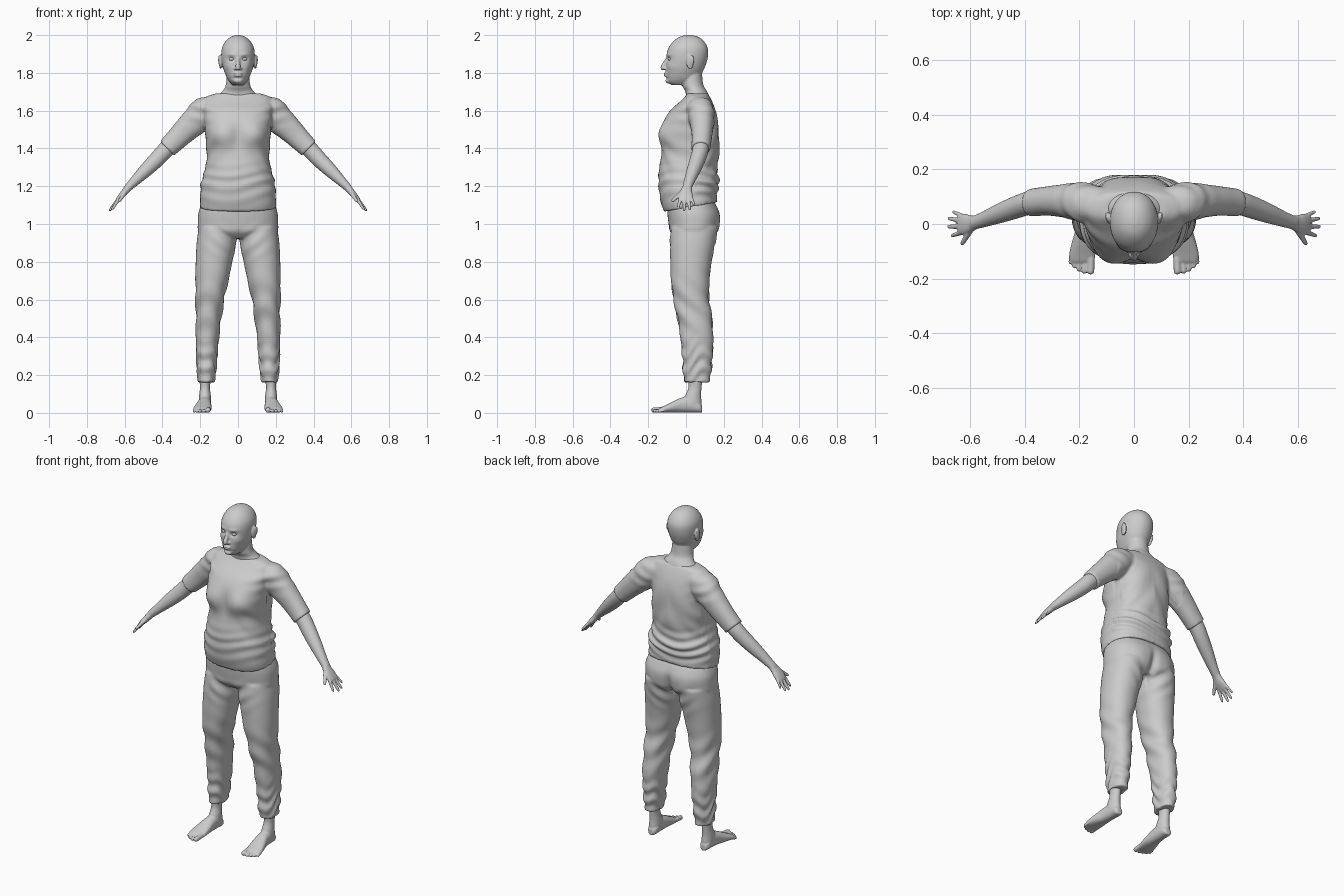
import bpy, bmesh
from math import sin, cos, pi, exp, copysign
from mathutils import Vector

X, Y, Z = Vector((1, 0, 0)), Vector((0, 1, 0)), Vector((0, 0, 1))


def spline(rows, k=5):
    """Catmull-Rom interpolation through tuples of numbers."""
    out = []
    for i in range(len(rows) - 1):
        a, b, c, d = rows[max(i - 1, 0)], rows[i], rows[i + 1], rows[min(i + 2, len(rows) - 1)]
        for j in range(k):
            t = j / k
            out.append([.5 * (2 * q + (r - p) * t + (2 * p - 5 * q + 4 * r - s) * t * t
                              + (3 * q - p - 3 * r + s) * t ** 3) for p, q, r, s in zip(a, b, c, d)])
    return out + [list(rows[-1])]


def loft(bm, rows, u, v, power=2.0, n=40):
    """Closed tube through rows of (x, y, z, radius along u, radius along v)."""
    rings = []
    for x, y, z, a, b in spline(rows):
        ring = []
        for i in range(n):
            c, s = cos(2 * pi * i / n), sin(2 * pi * i / n)
            c, s = (copysign(abs(w) ** (2 / power), w) for w in (c, s))
            ring.append(bm.verts.new(Vector((x, y, z)) + u * max(a, .001) * c + v * max(b, .001) * s))
        rings.append(ring)
    for r, q in zip(rings, rings[1:]):
        for i in range(n):
            bm.faces.new((r[i], r[(i + 1) % n], q[(i + 1) % n], q[i]))
    bm.faces.new(rings[0])
    bm.faces.new(rings[-1])


def column(bm, rows, side=1, power=2.0):
    """Upright loft through rows of (z, centre x, half width, front y, back y)."""
    loft(bm, [(side * cx, (f + k) / 2, z, w, (k - f) / 2) for z, cx, w, f, k in rows], X, Y, power)


def finger(bm, p, q, r1, r2, flat=1.0):
    """Rounded tapered rod from p to q."""
    p, q = Vector(p), Vector(q)
    d = (q - p).normalized()
    u = d.cross(X if abs(d.x) < .6 else Y).normalized()
    v = d.cross(u)
    loft(bm, [(*p.lerp(q, t), r * flat, r) for t, r in
              ((0, r1 * .5), (.1, r1), (.5, (r1 + r2) / 2), (.85, r2), (.95, r2 * .75), (1, r2 * .3))], u, v, n=14)


def ball(bm, c, r):
    vs = bmesh.ops.create_uvsphere(bm, u_segments=20, v_segments=12, radius=1)['verts']
    for w in vs:
        w.co = Vector(c) + Vector(a * b for a, b in zip(w.co, r))


def finish(name, bm, voxel, smooth, sculpt=None):
    """Fuse the pieces into one skin, smooth it and sculpt along the normals."""
    bmesh.ops.recalc_face_normals(bm, faces=bm.faces)
    me = bpy.data.meshes.new(name)
    bm.to_mesh(me)
    bm.free()
    ob = bpy.data.objects.new(name, me)
    bpy.context.collection.objects.link(ob)
    if voxel:
        m = ob.modifiers.new("fuse", 'REMESH')
        m.mode, m.voxel_size = 'VOXEL', voxel
        m = ob.modifiers.new("soften", 'SMOOTH')
        m.factor, m.iterations = .5, smooth
        dg = bpy.context.evaluated_depsgraph_get()
        new = bpy.data.meshes.new_from_object(ob.evaluated_get(dg))
        ob.modifiers.clear()
        ob.data = new
        new.name = name
    if sculpt:
        moved = [v.co + sculpt(v.co, v.normal) for v in ob.data.vertices]
        for v, co in zip(ob.data.vertices, moved):
            v.co = co
    ob.data.shade_smooth()
    return ob


def g(*pairs):
    """Gaussian falloff from (value, width) pairs."""
    return exp(-sum((a / w) ** 2 for a, w in pairs))


# Head with neck, nose, lips and ears
bm = bmesh.new()
column(bm, [(1.735, 0, .028, -.075, .03), (1.75, 0, .043, -.097, .055), (1.77, 0, .057, -.106, .075),
            (1.80, 0, .07, -.108, .086), (1.83, 0, .08, -.106, .10), (1.87, 0, .087, -.104, .113),
            (1.91, 0, .088, -.10, .118), (1.94, 0, .082, -.088, .112), (1.97, 0, .064, -.064, .093),
            (1.99, 0, .04, -.036, .066), (2.0, 0, .012, -.002, .03)], power=2.1)
column(bm, [(1.64, 0, .12, .0, .12), (1.68, 0, .105, .0, .12), (1.705, 0, .08, -.005, .11),
            (1.735, 0, .065, -.02, .092), (1.79, 0, .058, -.02, .085), (1.83, 0, .05, 0, .08)])
finger(bm, (0, -.093, 1.885), (0, -.127, 1.822), .009, .013)
ball(bm, (0, -.121, 1.825), (.013, .014, .011))
for s in (1, -1):
    ball(bm, (s * .013, -.108, 1.823), (.009, .012, .008))
    ball(bm, (s * .092, .022, 1.858), (.009, .02, .038))
    ball(bm, (s * .099, .029, 1.868), (.006, .015, .026))
ball(bm, (0, -.107, 1.797), (.025, .011, .006))
ball(bm, (0, -.106, 1.786), (.022, .011, .007))
ball(bm, (0, -.093, 1.758), (.024, .016, .014))


def face(p, n):
    if p.y > -.03:
        return n * 0
    ax = abs(p.x)
    return n * (-.010 * g((ax - .034, .017), (p.z - 1.873, .012)) + .004 * g((ax - .034, .022), (p.z - 1.897, .009))
                + .004 * g((ax - .05, .02), (p.z - 1.835, .02)) - .004 * g((p.x, .03), (p.z - 1.772, .006)))


finish("head", bm, .004, 3, face)
bm = bmesh.new()
for s in (1, -1):
    ball(bm, (s * .034, -.083, 1.873), (.013, .013, .01))
finish("eyes", bm, 0, 0)

# Shirt with short sleeves
bm = bmesh.new()
column(bm, [(1.095, 0, .203, -.117, .165), (1.15, 0, .2, -.135, .165), (1.22, 0, .195, -.14, .175),
            (1.3, 0, .172, -.138, .165), (1.38, 0, .166, -.13, .175), (1.46, 0, .168, -.132, .176),
            (1.54, 0, .178, -.118, .17), (1.6, 0, .185, -.085, .157), (1.645, 0, .185, -.035, .14),
            (1.675, 0, .165, -.005, .125), (1.692, 0, .115, .005, .115)], power=2.4)
arm_v = Vector((.7, 0, .714))
for s in (1, -1):
    loft(bm, [(s * x, y, z, a, b) for x, y, z, a, b in (
        (.10, .07, 1.63, .06, .06), (.165, .075, 1.602, .072, .082), (.22, .083, 1.55, .066, .076),
        (.29, .085, 1.485, .056, .064), (.34, .082, 1.435, .052, .057), (.376, .078, 1.40, .051, .053))],
        Y, Vector((s * .7, 0, .714)), 2.2)


def cloth(p, n):
    ax, front = abs(p.x), p.y < 0.03
    d = 0
    if front and ax < .2:
        d += .026 * g((ax - .088, .062), (p.z - 1.475, .06))      # bust
        d -= .009 * g((p.x, .035), (p.z - 1.45, .07))
        d += .006 * g((p.x, .12), (p.z - 1.24, .09))              # belly
    if ax < .23:
        low = g((p.z - 1.22, .075))
        amp = .007 if p.y > .05 else .003
        d += amp * low * sin(105 * p.z + 3 * cos(11 * p.x + .6) + 9 * p.y)       # waist folds
        d += .004 * g((p.z - 1.42, .13)) * sin(38 * ax + 24 * p.z + 2 * p.x) * (p.y > .08)
        d += .003 * g((ax - .15, .05), (p.z - 1.36, .1)) * sin(60 * p.z + 70 * ax)
    d += .0035 * g((ax - .2, .07), (p.z - 1.6, .07)) * sin(90 * (p.z - ax * .35) + 20 * p.y)  # shoulder folds
    off = n * d
    if p.z < 1.22:                                                # tilted hem
        off.z += (1.22 - p.z) / .12 * (p.y * .17 - .008)
    return off


finish("shirt", bm, .0075, 4, cloth)

# Trousers
bm = bmesh.new()
column(bm, [(.925, 0, .15, -.05, .13), (.96, 0, .208, -.085, .165), (1.0, 0, .213, -.092, .175),
            (1.05, 0, .211, -.098, .178), (1.09, 0, .2, -.1, .165), (1.13, 0, .186, -.098, .145),
            (1.18, 0, .175, -.09, .13)], power=2.4)
for s in (1, -1):
    column(bm, [(.163, .167, .044, -.008, .127), (.2, .167, .047, -.014, .131), (.3, .165, .055, -.02, .14),
                (.4, .162, .062, -.03, .144), (.5, .156, .067, -.045, .137), (.6, .149, .075, -.065, .122),
                (.7, .138, .088, -.079, .124), (.8, .127, .097, -.083, .136), (.9, .114, .105, -.085, .155),
                (.98, .11, .098, -.08, .165)], s, 2.15)


def drape(p, n):
    ax = abs(p.x)
    d = .005 * g((p.z - .25, .1)) * sin(75 * p.z + 4 * sin(30 * p.y + 9 * p.x))
    d += .005 * g((p.z - .55, .13)) * sin(48 * p.z + 40 * p.y + 12 * p.x)
    d += .003 * g((p.z - .9, .08), (ax - .08, .07)) * sin(70 * p.z - 55 * ax)
    if p.y > .08:
        d -= .02 * g((p.x, .022), (p.z - .96, .08))
        d += .008 * g((ax - .09, .06), (p.z - 1.0, .06))
    return n * d


finish("trousers", bm, .0075, 4, drape)

# Bare arms and hands
hand_v = Vector((.78, 0, .62))
for s, side in ((1, "left"), (-1, "right")):
    bm = bmesh.new()
    m = lambda p: (s * p[0], p[1], p[2])
    loft(bm, [(s * x, y, z, a, b) for x, y, z, a, b in (
        (.32, .083, 1.455, .042, .044), (.385, .076, 1.39, .043, .044), (.43, .062, 1.342, .042, .042),
        (.49, .04, 1.283, .037, .036), (.55, .017, 1.224, .029, .026), (.587, .004, 1.187, .025, .02))],
        Y, Vector((s * .7, 0, .714)))
    loft(bm, [(s * x, y, z, a, b) for x, y, z, a, b in (
        (.575, .008, 1.2, .024, .019), (.597, .0, 1.173, .031, .018), (.617, -.001, 1.15, .038, .016),
        (.636, -.001, 1.128, .037, .012), (.642, -.001, 1.121, .03, .008))], Y, Vector((s * .78, 0, .62)), 2.3)
    for p, q, r in (((.627, -.029, 1.138), (.668, -.044, 1.075), .0088),
                    ((.63, -.009, 1.135), (.682, -.010, 1.068), .0092),
                    ((.63, .011, 1.135), (.68, .021, 1.073), .0088),
                    ((.625, .028, 1.14), (.664, .046, 1.095), .0078),
                    ((.597, -.02, 1.168), (.631, -.076, 1.118), .0105)):
        finger(bm, m(p), m(q), r * 1.1, r * .8)
    finish(side + "_arm", bm, .004, 2)

    # Feet with toes
    bm = bmesh.new()
    column(bm, [(.26, .172, .036, .01, .1), (.18, .174, .03, .012, .088), (.13, .175, .027, .012, .082),
                (.09, .175, .031, -.005, .08), (.05, .175, .033, -.02, .083), (.02, .175, .028, -.01, .082)], s)
    loft(bm, [(s * x, y, b + .002, a, b) for x, y, a, b in (
        (.174, .086, .016, .018), (.174, .07, .028, .028), (.175, .03, .033, .043), (.178, -.02, .036, .04),
        (.184, -.07, .044, .029), (.189, -.11, .048, .019), (.19, -.135, .044, .013), (.19, -.145, .038, .009))],
        X, Z, 2.3)
    for x, y, r in ((.158, -.184, .0135), (.181, -.182, .0095), (.2, -.174, .009), (.217, -.162, .0085),
                    (.231, -.147, .008)):
        finger(bm, (s * (x - .001), -.115, r + .006), (s * (x + .001), y, r), r, r)
    finish(side + "_foot", bm, .004, 2)
